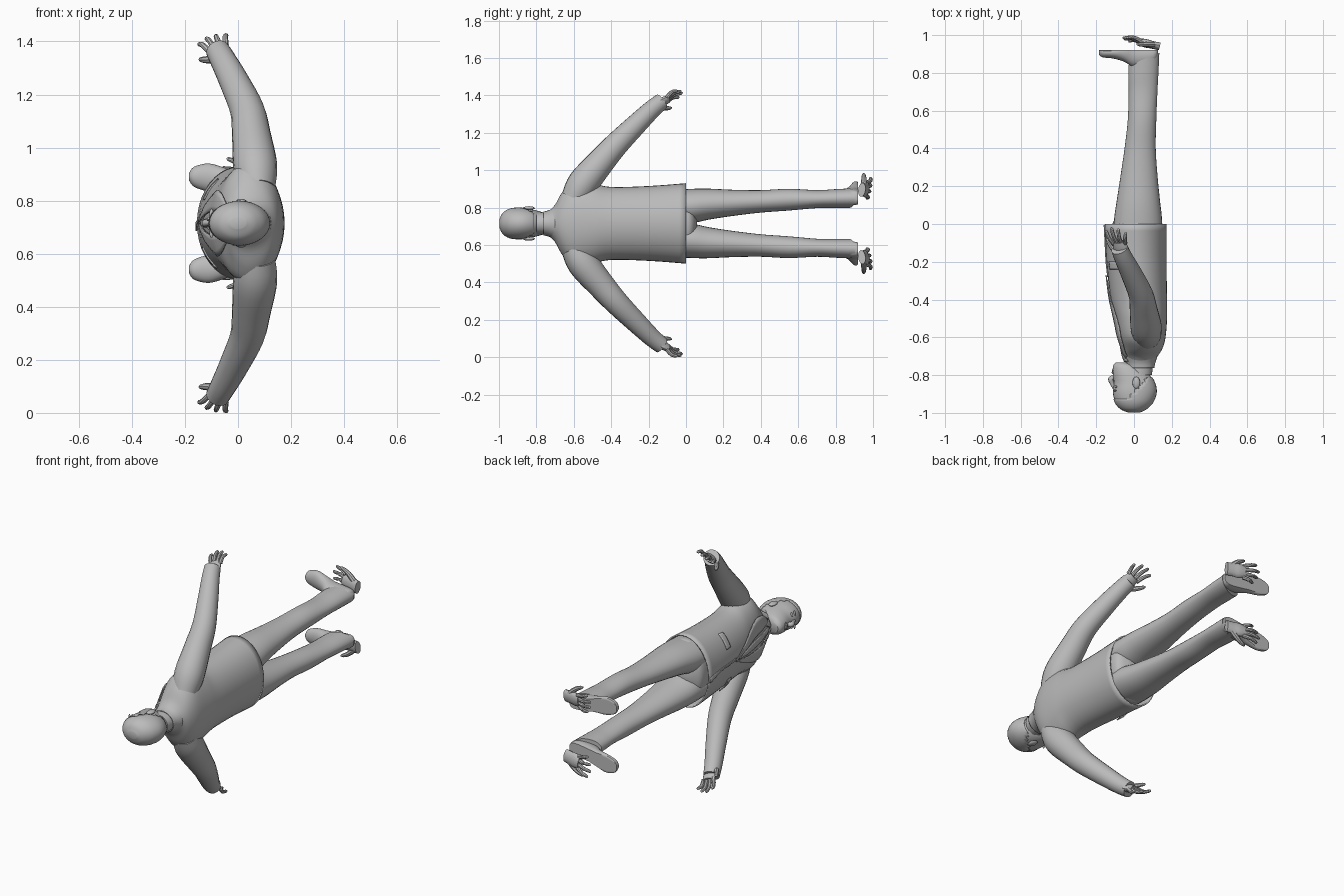
import bpy, bmesh, math
from mathutils import Vector

if "Cube" in bpy.data.objects:
    bpy.data.objects.remove(bpy.data.objects["Cube"])

MID = 0.715  # height of the symmetry plane; w is measured from it

grey = bpy.data.materials.new("plain grey")
grey.use_nodes = True
grey.diffuse_color = (0.5, 0.5, 0.5, 1)
grey.node_tree.nodes["Principled BSDF"].inputs["Base Color"].default_value = (0.5, 0.5, 0.5, 1)


def finish(name, bm, side=1, thick=0, angle=40):
    for v in bm.verts:
        v.co.z = MID + side * v.co.z
    bmesh.ops.recalc_face_normals(bm, faces=bm.faces)
    mesh = bpy.data.meshes.new(name)
    bm.to_mesh(mesh)
    bm.free()
    mesh.materials.append(grey)
    ob = bpy.data.objects.new(name, mesh)
    bpy.context.collection.objects.link(ob)
    if thick:
        mod = ob.modifiers.new("thickness", 'SOLIDIFY')
        mod.thickness = thick
    bpy.ops.object.select_all(action='DESELECT')
    ob.select_set(True)
    bpy.context.view_layer.objects.active = ob
    bpy.ops.object.shade_smooth_by_angle(angle=math.radians(angle))
    return ob


def smooth_rows(rows, steps=4):
    """Pass a smooth curve through rows of numbers."""
    rows = [Vector(r) for r in rows]
    out = []
    for i in range(len(rows) - 1):
        a, b, c, d = rows[max(i - 1, 0)], rows[i], rows[i + 1], rows[min(i + 2, len(rows) - 1)]
        for k in range(steps):
            t = k / steps
            out.append(b + (c - a) * t / 2 + (a * 2 - b * 5 + c * 4 - d) * t * t / 2
                       + (b * 3 - a - c * 3 + d) * t ** 3 / 2)
    return out + [rows[-1]]


def skin(bm, rings, caps=(True, True)):
    vs = [[bm.verts.new(p) for p in ring] for ring in rings]
    n = len(vs[0])
    for a, b in zip(vs, vs[1:]):
        for i in range(n):
            bm.faces.new((a[i], a[(i + 1) % n], b[(i + 1) % n], b[i]))
    for ring, cap in zip((vs[0], vs[-1]), caps):
        if cap:
            bm.faces.new(ring)


def circle(n):
    return [(math.cos(2 * math.pi * i / n), math.sin(2 * math.pi * i / n)) for i in range(n)]


def stack(rows, n=28, steps=4, caps=(True, True)):
    """Rings across y; each row is y, front x, back x, centre w, half width."""
    bm = bmesh.new()
    skin(bm, [[((f + b) / 2 + c * (b - f) / 2, y, w + s * r) for c, s in circle(n)]
              for y, f, b, w, r in smooth_rows(rows, steps)], caps)
    return bm


def tube(bm, rows, n=14, flat=None, steps=4):
    """Rings along a path of x, y, w, radius; flat = (spread direction, stretch)."""
    pts = smooth_rows(rows, steps)
    rings = []
    for i, p in enumerate(pts):
        t = (pts[min(i + 1, len(pts) - 1)] - pts[max(i - 1, 0)]).xyz.normalized()
        u = Vector(flat[0]) if flat else Vector((1, 0, 0.1))
        u = (u - t * u.dot(t)).normalized()
        v = t.cross(u)
        k = flat[1] if flat else 1
        rings.append([p.xyz + (u * c * k + v * s) * p.w for c, s in circle(n)])
    skin(bm, rings)


def ball(name, loc, size, side=1):
    bm = bmesh.new()
    bmesh.ops.create_uvsphere(bm, u_segments=16, v_segments=10, radius=1)
    for v in bm.verts:
        v.co = Vector(a * b + c for a, b, c in zip(v.co, size, loc))
    finish(name, bm, side)


# Jacket body, open at the hem
jacket = [(-0.735, -0.035, 0.10, 0, 0.065), (-0.70, -0.05, 0.125, 0, 0.10),
          (-0.66, -0.06, 0.15, 0, 0.17), (-0.60, -0.08, 0.167, 0, 0.225),
          (-0.50, -0.10, 0.175, 0, 0.215), (-0.40, -0.122, 0.175, 0, 0.195),
          (-0.2, -0.145, 0.172, 0, 0.2), (0, -0.155, 0.173, 0, 0.215)]
finish("jacket", stack(jacket, 40, caps=(True, False)), thick=0.008)
finish("hips", stack([(-0.1, -0.11, 0.14, 0, 0.17), (0, -0.115, 0.15, 0, 0.185),
                      (0.04, -0.08, 0.13, 0, 0.12), (0.06, -0.04, 0.08, 0, 0.05)]))


def chest(y, w, lift):
    """Point on the front of the jacket."""
    for a, b in zip(jacket, jacket[1:]):
        if y <= b[0]:
            break
    t = (y - a[0]) / (b[0] - a[0])
    f, k, _, r = [p + (q - p) * t for p, q in zip(a[1:], b[1:])]
    return Vector(((f + k) / 2 - (k - f) / 2 * math.sqrt(max(0, 1 - (w / r) ** 2)) - lift, y, w))


def panel(name, edge_a, edge_b, side=1, lift=0.008):
    """Thin cloth plate between two edges of (y, w) points laid on the chest."""
    a, b = smooth_rows(edge_a, 6), smooth_rows(edge_b, 6)
    bm = bmesh.new()
    grid = [[bm.verts.new(chest(*p.lerp(q, k / 4), lift)) for k in range(5)] for p, q in zip(a, b)]
    for r, s in zip(grid, grid[1:]):
        for k in range(4):
            bm.faces.new((r[k], r[k + 1], s[k + 1], s[k]))
    finish(name, bm, side, 0.006)


panel("tie", [(-0.71, -0.012), (-0.5, -0.02), (-0.3, -0.004)],
      [(-0.71, 0.012), (-0.5, 0.02), (-0.3, 0.004)], lift=0.01)
panel("front_opening", [(-0.28, 0.0), (-0.12, 0.0), (-0.005, -0.03)],
      [(-0.28, 0.012), (-0.12, 0.012), (-0.005, 0.0)], lift=0.006)

# Head, built as a stack from chin to crown
head = [(-0.733, -0.095, -0.04, 0, 0.028), (-0.75, -0.11, 0.02, 0, 0.052),
        (-0.79, -0.113, 0.075, 0, 0.067), (-0.84, -0.107, 0.108, 0, 0.077),
        (-0.89, -0.112, 0.117, 0, 0.082), (-0.94, -0.1, 0.1, 0, 0.076),
        (-0.975, -0.07, 0.066, 0, 0.054), (-0.992, -0.03, 0.03, 0, 0.02)]
finish("head", stack(head))

# Hair, a slightly larger shell kept only over crown and back
hair = stack(head, 32, 6)
bmesh.ops.delete(hair, geom=[f for f in hair.faces if f.calc_center_median().y
                             > -0.925 + 1.1 * max(0, min(0.1, f.calc_center_median().x + 0.03))],
                 context='FACES')
for v in hair.verts:
    v.co = Vector((v.co.x * 1.03, -0.87 + (v.co.y + 0.87) * 1.05, v.co.z * 1.04))
finish("hair", hair, thick=0.006)

finish("neck", stack([(-0.68, -0.03, 0.1, 0, 0.066), (-0.74, -0.04, 0.1, 0, 0.06),
                      (-0.80, -0.04, 0.095, 0, 0.058)]))
finish("collar", stack([(-0.70, -0.055, 0.125, 0, 0.088), (-0.735, -0.045, 0.113, 0, 0.07),
                        (-0.762, -0.04, 0.108, 0, 0.064)], caps=(False, False)), thick=0.005)
nose = bmesh.new()
tube(nose, [(-0.105, -0.87, 0, 0.008), (-0.116, -0.845, 0, 0.011),
            (-0.122, -0.822, 0, 0.015), (-0.108, -0.81, 0, 0.012)])
finish("nose", nose)
ball("upper_lip", (-0.111, -0.787, 0), (0.008, 0.006, 0.024))
ball("lower_lip", (-0.110, -0.776, 0), (0.008, 0.006, 0.02))


def add_hand(name, side, wrist, fingers, thumb_side, size=0.2):
    """Palm, four fingers and a thumb fanned out from a wrist."""
    o, f = Vector(wrist), Vector(fingers).normalized()
    s = Vector(thumb_side)
    s = (s - f * s.dot(f)).normalized()
    n = f.cross(s)

    def at(along, across, drop, r):
        p = o + (f * along + s * across + n * drop) * size
        return (*p, r * size)

    bm = bmesh.new()
    tube(bm, [at(0, 0, 0, 0.10), at(0.2, 0, 0, 0.10), at(0.38, 0.0, 0, 0.11),
              at(0.56, 0, 0, 0.09)], 14, (s, 1.9))
    for i, reach in enumerate((0.92, 1.0, 0.95, 0.82)):
        a = 0.165 - 0.11 * i
        tube(bm, [at(0.5, a, 0, 0.06), at(0.5 + (reach - 0.5) * 0.55, a * 1.35, 0.05, 0.052),
                  at(reach - 0.03, a * 1.6, 0.0, 0.042), at(reach, a * 1.65, -0.02, 0.018)], 8, None, 3)
    tube(bm, [at(0.15, 0.1, 0, 0.08), at(0.36, 0.27, -0.06, 0.07),
              at(0.55, 0.36, -0.12, 0.05), at(0.62, 0.38, -0.13, 0.02)], 8, None, 3)
    finish(name, bm, side)


for side, word in ((1, "right_"), (-1, "left_")):
    # Lapel, shirt front, collar tip and pocket flap
    panel(word + "shirt", [(-0.72, 0.0), (-0.5, 0.0), (-0.28, 0.0)],
          [(-0.72, 0.04), (-0.5, 0.05), (-0.28, 0.002)], side, 0.003)
    panel(word + "lapel", [(-0.715, 0.045), (-0.5, 0.042), (-0.27, 0.0)],
          [(-0.7, 0.07), (-0.55, 0.125), (-0.27, 0.006)], side, 0.014)
    panel(word + "shirt_collar", [(-0.73, 0.004), (-0.69, 0.02)],
          [(-0.73, 0.05), (-0.655, 0.045)], side, 0.016)
    panel(word + "pocket_flap", [(-0.24, 0.09), (-0.24, 0.165)],
          [(-0.2, 0.09), (-0.2, 0.17)], side, 0.006)

    # Sleeve, from inside the shoulder to the cuff
    sleeve = bmesh.new()
    tube(sleeve, [(0.07, -0.60, 0.13, 0.07), (0.065, -0.55, 0.215, 0.083),
                  (0.05, -0.45, 0.335, 0.073), (0.035, -0.37, 0.425, 0.065),
                  (-0.015, -0.26, 0.535, 0.056), (-0.055, -0.18, 0.612, 0.049),
                  (-0.077, -0.13, 0.652, 0.045)], 20)
    finish(word + "sleeve", sleeve, side)
    add_hand(word + "hand", side, (-0.05, -0.19, 0.615), (-0.26, 0.83, 0.44), (-0.9, 0, -0.35))

    # Trouser leg with a slanted cuff
    leg = stack([(-0.06, -0.11, 0.15, 0.09, 0.09), (0.03, -0.105, 0.148, 0.093, 0.092),
                 (0.12, -0.092, 0.138, 0.103, 0.083), (0.25, -0.072, 0.125, 0.11, 0.07),
                 (0.4, -0.05, 0.115, 0.118, 0.06), (0.55, -0.033, 0.118, 0.127, 0.058),
                 (0.7, -0.028, 0.124, 0.13, 0.048), (0.8, -0.03, 0.13, 0.133, 0.05),
                 (0.88, -0.03, 0.134, 0.135, 0.052)])
    for v in leg.verts:
        v.co.y += 0.4 * (v.co.x - 0.07) * max(0, min(1, (v.co.y - 0.7) / 0.18))
    finish(word + "trouser_leg", leg, side)

    # Shoe: rings across x with a flattened sole
    shoe = bmesh.new()
    rows = [(-0.184, 0.895, 0.175, 0.015), (-0.165, 0.882, 0.175, 0.038),
            (-0.11, 0.876, 0.172, 0.053), (-0.05, 0.858, 0.162, 0.047),
            (0.0, 0.83, 0.15, 0.042), (0.08, 0.83, 0.14, 0.043),
            (0.115, 0.86, 0.138, 0.034), (0.128, 0.89, 0.137, 0.014)]
    skin(shoe, [[(x, min(0.92, 0.925 + (top - 0.925) * (0.35 + 0.65 * c)), w + s * r)
                 for c, s in circle(24)] for x, top, w, r in smooth_rows(rows)])
    finish(word + "shoe", shoe, side)

    # Spare hand beyond the shoe
    add_hand(word + "spare_hand", side, (0.135, 0.94, 0.18), (-0.97, 0.22, 0.05), (0, 0.15, 1))

    # Ear, eye and brow
    ball(word + "ear", (0.012, -0.84, 0.082), (0.02, 0.032, 0.01), side)
    ball(word + "eye", (-0.095, -0.862, 0.033), (0.008, 0.007, 0.015), side)
    ball(word + "brow", (-0.1, -0.882, 0.034), (0.008, 0.005, 0.021), side)
